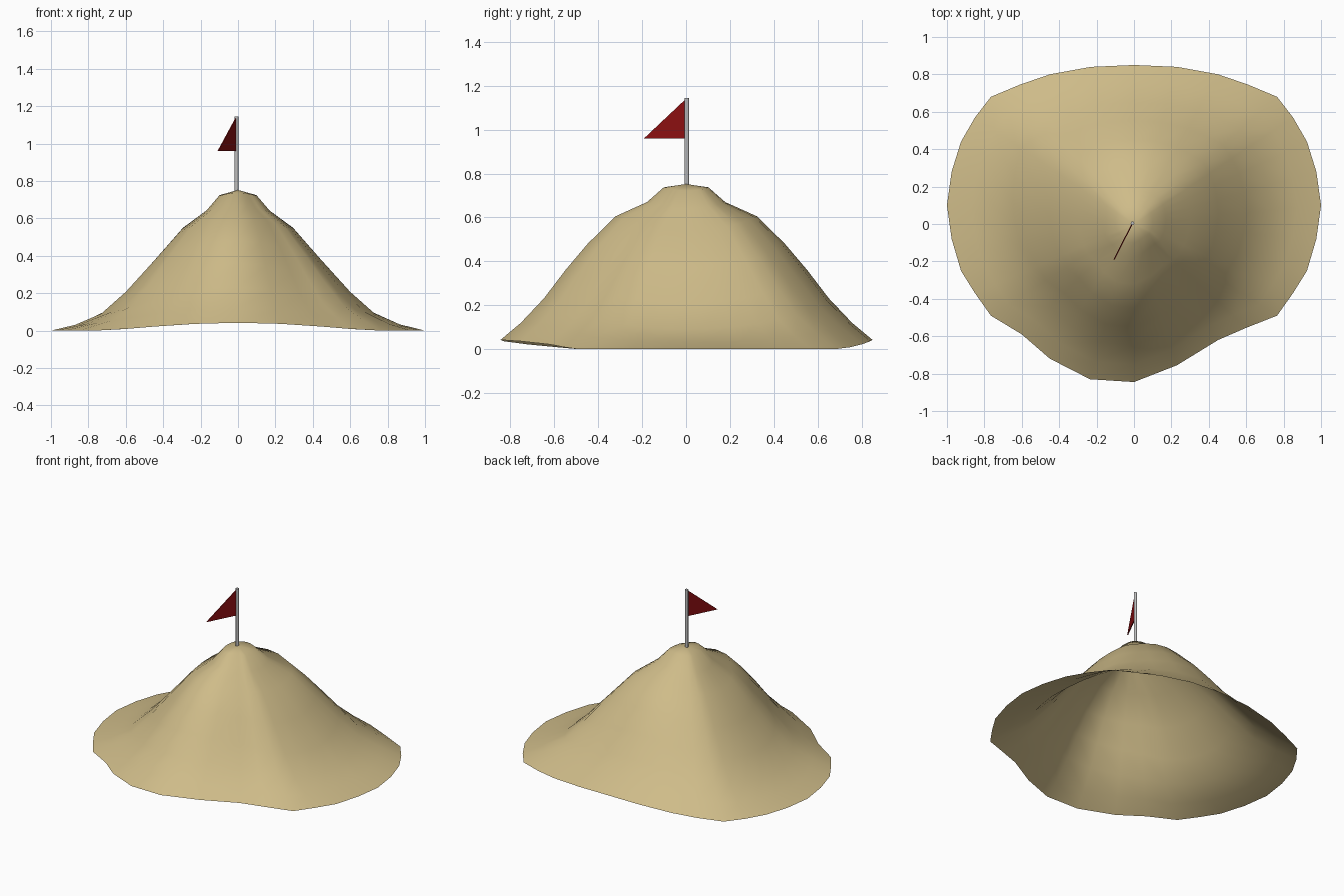
import bpy, bmesh, math
from mathutils import Vector

cube = bpy.data.objects.get("Cube")
if cube:
    bpy.data.objects.remove(cube, do_unlink=True)


def material(name, rgb, rough=0.8):
    m = bpy.data.materials.new(name)
    m.use_nodes = True
    m.diffuse_color = (*rgb, 1)
    bsdf = m.node_tree.nodes["Principled BSDF"]
    bsdf.inputs["Base Color"].default_value = (*rgb, 1)
    bsdf.inputs["Roughness"].default_value = rough
    return m


def finish(bm, name, mat, smooth):
    mesh = bpy.data.meshes.new(name)
    bmesh.ops.recalc_face_normals(bm, faces=bm.faces[:])
    for f in bm.faces:
        f.smooth = smooth
    bm.to_mesh(mesh)
    bm.free()
    mesh.materials.append(mat)
    ob = bpy.data.objects.new(name, mesh)
    bpy.context.collection.objects.link(ob)
    return ob


sand = material("sand", (0.62, 0.50, 0.25))
steel = material("pole grey", (0.52, 0.52, 0.52), 0.5)
red = material("flag red", (0.27, 0.005, 0.006))

# Hill: rim outline, mirrored at the sides and uneven along the front
side = [(0.23, 0.84), (0.45, 0.80), (0.61, 0.745), (0.765, 0.68), (0.85, 0.57),
        (0.925, 0.44), (0.975, 0.28), (1.0, 0.10), (0.975, -0.08),
        (0.925, -0.25), (0.85, -0.37), (0.765, -0.49)]
front = [(0.60, -0.555), (0.45, -0.62), (0.23, -0.755), (0, -0.845),
         (-0.235, -0.83), (-0.45, -0.72), (-0.60, -0.59)]
rim = [(0, 0.85)] + side + front + [(-x, y) for x, y in reversed(side)]

# Ring profiles (share of rim distance, height) sideways and front to back
across = [(0.10, 0.722), (0.17, 0.64), (0.30, 0.54), (0.45, 0.37),
          (0.60, 0.205), (0.73, 0.09), (0.87, 0.03), (1, 0)]
along = [(0.12, 0.737), (0.21, 0.67), (0.38, 0.605), (0.53, 0.48),
         (0.65, 0.36), (0.765, 0.232), (0.89, 0.12), (1, 0.04)]

bm = bmesh.new()
peak = bm.verts.new((0, 0, 0.752))
rings = []
for (ta, za), (tb, zb) in zip(across, along):
    ring = []
    for x, y in rim:
        w = y * y / (x * x + y * y)
        t = ta + (tb - ta) * w
        z = za + (zb - za) * w
        if t > 0.999:  # gently lifted hem at the front and back
            z = 0.042 * max(0, 1 - (x / 0.75) ** 2) ** 1.5
        ring.append(bm.verts.new((x * t, y * t, z)))
    rings.append(ring)
n = len(rim)
for i in range(n):
    j = (i + 1) % n
    bm.faces.new((peak, rings[0][j], rings[0][i]))
    for a, b in zip(rings, rings[1:]):
        bm.faces.new((a[i], a[j], b[j], b[i]))
hill = finish(bm, "hill", sand, True)
if hill.data.polygons[0].normal.z < 0:
    hill.data.flip_normals()

# Flag pole
POLE = Vector((-0.008, 0.004, 0))
bpy.ops.mesh.primitive_cylinder_add(vertices=12, radius=0.01, depth=0.415,
                                    location=POLE + Vector((0, 0, 0.9375)))
pole = bpy.context.object
pole.name = "flag_pole"
pole.data.materials.append(steel)
bpy.ops.object.shade_smooth_by_angle(angle=math.radians(50))

# Triangular pennant, a thin plate
bm = bmesh.new()
tip = Vector((-0.107, -0.19, 0.96))
out = (tip - POLE).to_2d().normalized()
half = Vector((-out.y, out.x, 0)) * 0.003
corners = [POLE + Vector((0, 0, 1.143)), POLE + Vector((0, 0, 0.96)), tip]
a = [bm.verts.new(c + half) for c in corners]
b = [bm.verts.new(c - half) for c in corners]
bm.faces.new(a)
bm.faces.new(b[::-1])
for i in range(3):
    j = (i + 1) % 3
    bm.faces.new((a[i], b[i], b[j], a[j]))
finish(bm, "pennant", red, False)
